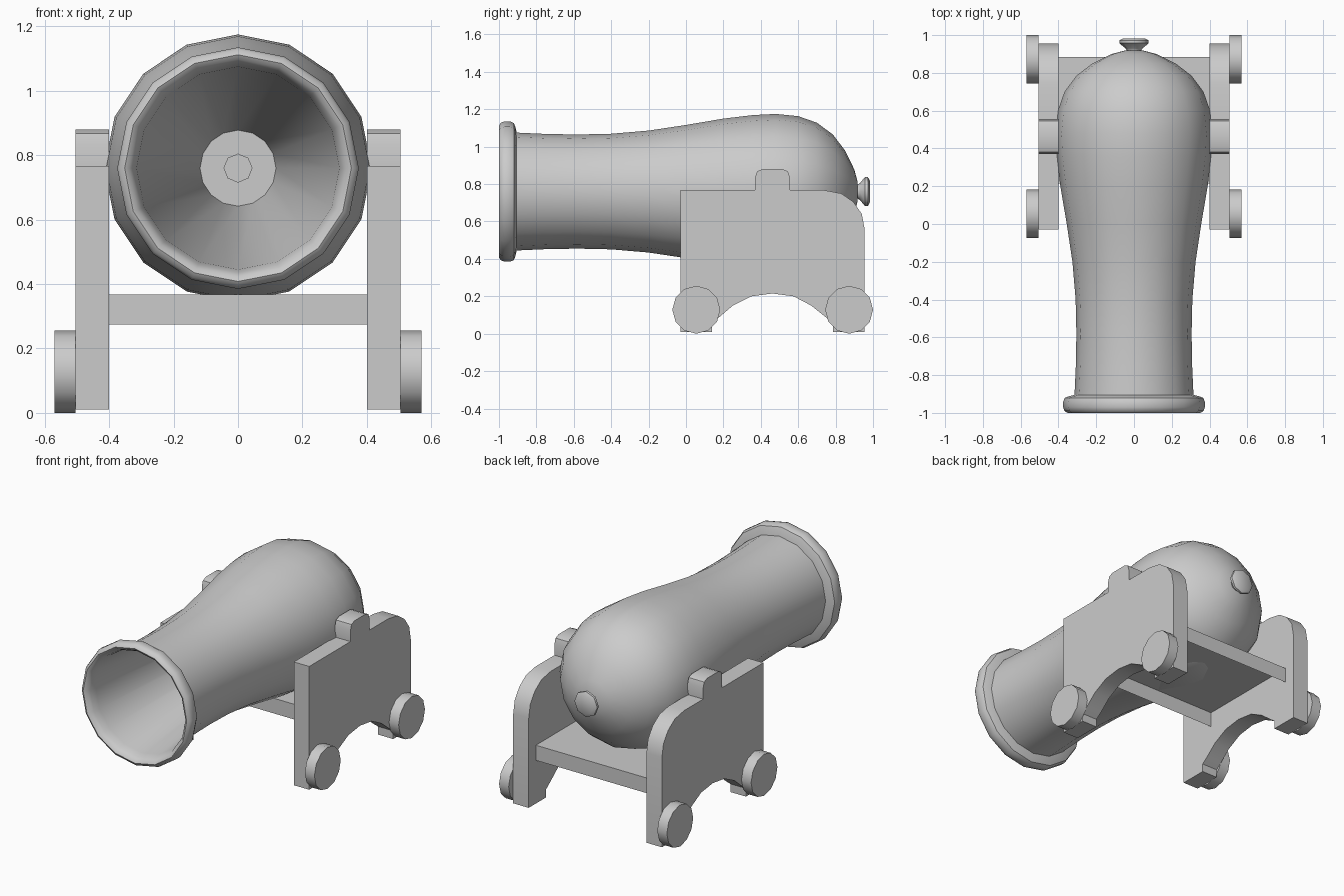
import bpy, bmesh
from math import sin, cos, tau, radians

if "Cube" in bpy.data.objects:
    bpy.data.objects.remove(bpy.data.objects["Cube"])

AXIS_Z = 0.76  # height of the barrel axis


def finish(name, bm, angle=None, mirror=False, recalc=True):
    if recalc:
        bmesh.ops.recalc_face_normals(bm, faces=bm.faces)
    me = bpy.data.meshes.new(name)
    bm.to_mesh(me)
    bm.free()
    ob = bpy.data.objects.new(name, me)
    bpy.context.collection.objects.link(ob)
    if angle:
        bpy.ops.object.select_all(action='DESELECT')
        ob.select_set(True)
        bpy.context.view_layer.objects.active = ob
        bpy.ops.object.shade_smooth_by_angle(angle=radians(angle))
    if mirror:
        ob.modifiers.new("Mirror", 'MIRROR')
    return ob


def lathe_y(name, profile, sides, angle):
    """Revolve (y, radius) points about the barrel axis and cap both ends."""
    bm = bmesh.new()
    rings = [[bm.verts.new((r * sin(tau * i / sides), y, AXIS_Z + r * cos(tau * i / sides)))
              for i in range(sides)] for y, r in profile]
    for a, b in zip(rings, rings[1:]):
        for i in range(sides):
            j = (i + 1) % sides
            bm.faces.new((a[i], a[j], b[j], b[i]))
    bm.faces.new(rings[0])
    bm.faces.new(rings[-1])
    return finish(name, bm, angle)


def extrude_x(name, outline, x0, x1, angle):
    """Extrude a (y, z) outline between two x values, mirrored to both sides."""
    bm = bmesh.new()
    face = bm.faces.new([bm.verts.new((x0, y, z)) for y, z in outline])
    new = bmesh.ops.extrude_face_region(bm, geom=[face])["geom"]
    verts = [v for v in new if isinstance(v, bmesh.types.BMVert)]
    bmesh.ops.translate(bm, verts=verts, vec=(x1 - x0, 0, 0))
    return finish(name, bm, angle, mirror=True)


# Barrel: tapered bore, rolled muzzle lip, flared body and domed breech
lathe_y("barrel", [
    (0.80, 0.118), (-0.93, 0.315), (-0.97, 0.325), (-0.992, 0.338),
    (-1.0, 0.352), (-0.99, 0.368), (-0.97, 0.375), (-0.94, 0.375),
    (-0.92, 0.366), (-0.912, 0.345), (-0.905, 0.315),
    (-0.75, 0.308), (-0.58, 0.305), (-0.40, 0.309), (-0.20, 0.326),
    (0.0, 0.356), (0.20, 0.39), (0.36, 0.409), (0.48, 0.415),
    (0.60, 0.403), (0.70, 0.368), (0.785, 0.305), (0.85, 0.22),
    (0.90, 0.118), (0.918, 0.05)], 16, 40)

# Knob on the breech
lathe_y("breech_knob", [
    (0.78, 0.045), (0.918, 0.038), (0.93, 0.045), (0.957, 0.078),
    (0.972, 0.078), (0.983, 0.058)], 8, 46)

# Carriage cheeks with arched underside and trunnion cap
extrude_x("carriage_cheek", [
    (-0.03, 0.01), (0.14, 0.01), (0.14, 0.06), (0.18, 0.09), (0.25, 0.15),
    (0.35, 0.20), (0.462, 0.215), (0.575, 0.20), (0.67, 0.15), (0.745, 0.09),
    (0.785, 0.06), (0.785, 0.01), (0.955, 0.01), (0.955, 0.56), (0.94, 0.64),
    (0.895, 0.705), (0.83, 0.75), (0.74, 0.767), (0.555, 0.767), (0.555, 0.835),
    (0.545, 0.868), (0.515, 0.88), (0.41, 0.88), (0.38, 0.868), (0.37, 0.835),
    (0.37, 0.767), (-0.03, 0.767)], 0.40, 0.505, 35)

# Wheels
for label, yc in (("front", 0.055), ("rear", 0.872)):
    extrude_x(label + "_wheel",
              [(yc + 0.128 * sin(tau * i / 12), 0.128 + 0.128 * cos(tau * i / 12))
               for i in range(12)], 0.505, 0.57, 35)

# Carriage bed, open underneath
bm = bmesh.new()
bmesh.ops.create_cube(bm, size=1)
for v in bm.verts:
    v.co = (v.co.x * 0.80, 0.55 + v.co.y * 0.67, 0.3215 + v.co.z * 0.093)
bm.normal_update()
bmesh.ops.delete(bm, geom=[f for f in bm.faces if f.normal.z < -0.5], context='FACES_ONLY')
finish("carriage_bed", bm, recalc=False)
